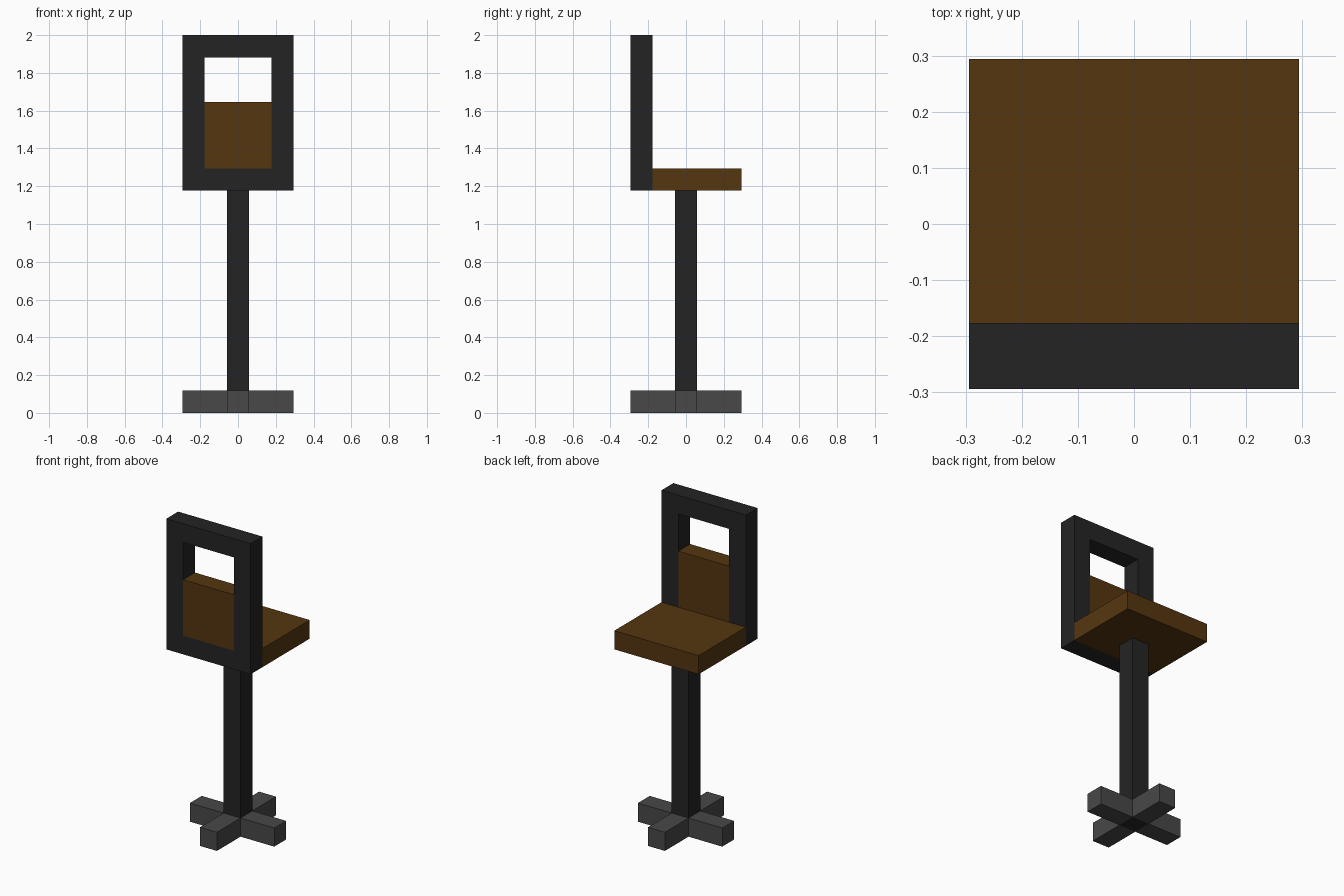
import bpy
import bmesh
from mathutils import Vector

if "Cube" in bpy.data.objects:
    bpy.data.objects.remove(bpy.data.objects["Cube"])

U = 2 / 17  # one block of the grid


def material(name, hex_rgb):
    def lin(c):
        c /= 255
        return c / 12.92 if c <= 0.04045 else ((c + 0.055) / 1.055) ** 2.4
    m = bpy.data.materials.new(name)
    m.diffuse_color = (*[lin(c) for c in hex_rgb], 1)
    m.use_nodes = True
    m.node_tree.nodes["Principled BSDF"].inputs["Base Color"].default_value = m.diffuse_color
    return m


black = material("black metal", (36, 36, 36))
grey = material("grey metal", (72, 72, 72))
brown = material("brown leather", (85, 54, 15))


def box(name, lo, hi, mat):
    """Box between two corners given in blocks."""
    lo, hi = Vector(lo) * U, Vector(hi) * U
    bm = bmesh.new()
    bmesh.ops.create_cube(bm, size=1)
    for v in bm.verts:
        v.co = (lo + hi) / 2 + v.co * (hi - lo)
    mesh = bpy.data.meshes.new(name)
    bm.to_mesh(mesh)
    bm.free()
    mesh.materials.append(mat)
    obj = bpy.data.objects.new(name, mesh)
    bpy.context.collection.objects.link(obj)
    return obj


# Post, reaching down to the ground between the feet
box("post", (-.5, -.5, 0), (.5, .5, 10), black)

# Four feet in a cross
for s, label in ((-1, "a"), (1, "b")):
    near, far = sorted((s * .5, s * 2.5))
    box("foot_x_" + label, (near, -.5, 0), (far, .5, 1), grey)
    box("foot_y_" + label, (-.5, near, 0), (.5, far, 1), grey)

# Seat
box("seat", (-2.5, -1.5, 10), (2.5, 2.5, 11), brown)

# Back frame: two uprights and two rails, with the padded panel between
for x, label in ((-2.5, "left"), (1.5, "right")):
    box("back_upright_" + label, (x, -2.5, 10), (x + 1, -1.5, 17), black)
for z, label in ((10, "lower"), (16, "upper")):
    box("back_rail_" + label, (-1.5, -2.5, z), (1.5, -1.5, z + 1), black)
box("back_panel", (-1.5, -2.5, 11), (1.5, -1.5, 14), brown)
